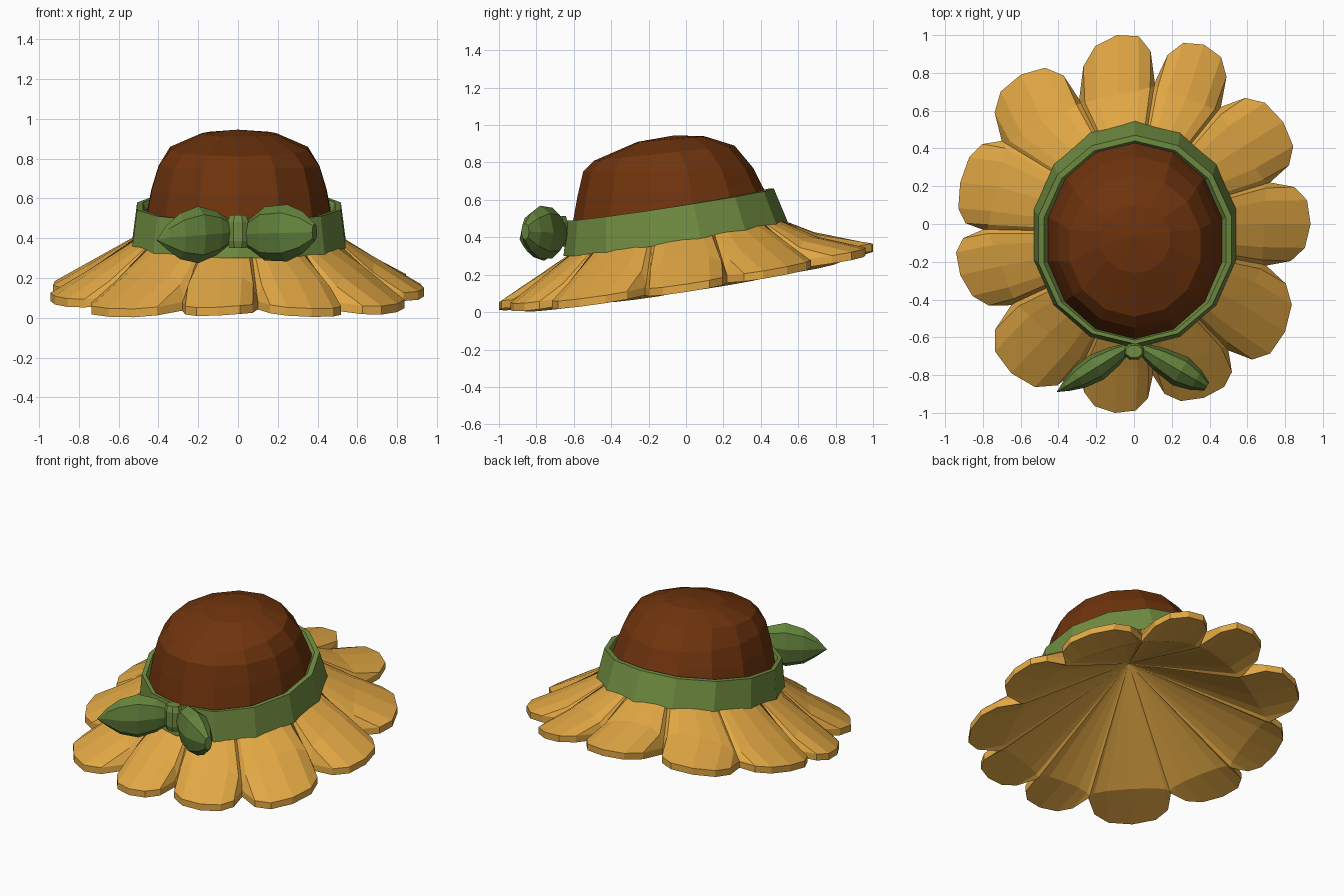
import bpy, bmesh
from math import sin, cos, pi, atan2, copysign
from mathutils import Vector

cube = bpy.data.objects.get("Cube")
if cube:
    bpy.data.objects.remove(cube, do_unlink=True)


def material(name, rgb):
    m = bpy.data.materials.new(name)
    m.use_nodes = True
    m.diffuse_color = (*rgb, 1)
    bsdf = m.node_tree.nodes["Principled BSDF"]
    bsdf.inputs["Base Color"].default_value = (*rgb, 1)
    bsdf.inputs["Roughness"].default_value = 0.9
    return m


GOLD = material("petal gold", (0.76, 0.39, 0.058))
BROWN = material("crown brown", (0.16, 0.034, 0.004))
GREEN = material("band green", (0.165, 0.265, 0.053))
LEAF = material("leaf green", (0.125, 0.225, 0.045))


def loft(name, rings, mat, end=None, cap=False):
    """Skin closed rings of points; end may be a single tip point."""
    bm = bmesh.new()
    loops = [[bm.verts.new(p) for p in ring] for ring in rings]
    n = len(loops[0])
    for a, b in zip(loops, loops[1:]):
        for i in range(n):
            j = (i + 1) % n
            bm.faces.new((a[i], a[j], b[j], b[i]))
    if cap:
        bm.faces.new(loops[0])
    if end is not None:
        v = bm.verts.new(end)
        for i in range(n):
            bm.faces.new((loops[-1][i], loops[-1][(i + 1) % n], v))
    elif cap:
        bm.faces.new(loops[-1])
    bmesh.ops.recalc_face_normals(bm, faces=bm.faces)
    mesh = bpy.data.meshes.new(name)
    bm.to_mesh(mesh)
    bm.free()
    mesh.materials.append(mat)
    obj = bpy.data.objects.new(name, mesh)
    bpy.context.collection.objects.link(obj)


def tilted_ring(rx, front, back, z_front, z_back, sag=0.0, n=14):
    """Oval ring leaning from its front height to its back height."""
    pts = []
    for i in range(n):
        a = pi / 2 + 2 * pi * i / n
        s = (sin(a) + 1) / 2
        pts.append((rx * cos(a) + 0.005, front + (back - front) * s,
                    z_front + (z_back - z_front) * s - sag * abs(cos(a))))
    return pts


# Crown
loft("crown", [
    tilted_ring(0.48, -0.62, 0.46, 0.40, 0.58),
    tilted_ring(0.45, -0.58, 0.41, 0.62, 0.67),
    tilted_ring(0.415, -0.55, 0.36, 0.75, 0.77),
    tilted_ring(0.355, -0.49, 0.26, 0.81, 0.89),
    tilted_ring(0.19, -0.26, 0.10, 0.91, 0.94),
], BROWN, end=(0, -0.06, 0.945))

# Band around the crown
loft("hat_band", [
    tilted_ring(0.55, -0.655, 0.545, 0.30, 0.48, 0.02),
    tilted_ring(0.525, -0.635, 0.47, 0.49, 0.66, 0.015),
    tilted_ring(0.495, -0.615, 0.44, 0.49, 0.66, 0.015),
    tilted_ring(0.46, -0.60, 0.41, 0.44, 0.60, 0.015),
], GREEN)

# Brim: each petal swells from the chord between two notches out to its tip
NOTCHES = [(.72, .22), (.46, .62), (.11, .75), (-.29, .66), (-.7, .44), (-.8, -.03),
           (-.65, -.43), (-.28, -.76), (.1, -.8), (.5, -.67), (.7, -.22)]
TIPS = [(.79, .54), (.37, .95), (-.09, 1), (-.6, .79), (-.92, .22), (-.92, -.27),
        (-.65, -.79), (-.1, -1), (.37, -.92), (.8, -.57), (.935, 0)]
CENTER = Vector((0, -0.05))
STEPS = 6


def inner_point(p):
    a = atan2(p.y - CENTER.y, p.x)
    return CENTER + Vector((0.53 * cos(a), 0.57 * sin(a)))


def cone_point(p):
    """Point on the straight slope running from the band to the petal tips."""
    drop = 0.52 * (p.length - inner_point(p).length)
    return Vector((p.x, p.y, 0.41 + 0.155 * p.y - drop - 0.05 * p.x ** 2))


def rim_point(p, lift=0.0):
    """Point on the tilted, gently drooping surface that holds the petal edges."""
    return Vector((p.x, p.y, 0.215 + 0.155 * p.y - 0.07 * abs(p.x) + lift))


inner, chord, edge, edge_under, chord_under = [], [], [], [], []
THICK = 0.042
for i, tip in enumerate(TIPS):
    a, b = Vector(NOTCHES[i]), Vector(NOTCHES[(i + 1) % len(NOTCHES)])
    mid, half = (a + b) / 2, (a - b) / 2
    for k in range(STEPS):
        t = pi * k / STEPS
        across = half * copysign(abs(cos(t)) ** 0.8, cos(t))
        c = (mid + across) * 0.97
        e = mid + across + (Vector(tip) - mid) * sin(t) ** 0.8
        inner.append(cone_point(inner_point(c)))
        chord.append(rim_point(c, 0.015).lerp(cone_point(c), sin(t) ** 0.7))
        edge.append(rim_point(e))
        edge_under.append(rim_point(e, -THICK))
        chord_under.append(rim_point(c, 0.03 * sin(t) - THICK))
loft("petal_brim", [inner, chord, edge, edge_under, chord_under], GOLD,
     end=(0, -0.05, 0.55))


# Bow: two leaf shapes and a knot
def leaf(name, root, tip, sections, end=None):
    root, tip = Vector(root), Vector(tip)
    along = tip - root
    side = along.cross(Vector((0, 0, 1))).normalized()
    rings = []
    for t, height, thick in sections:
        c = root + along * t
        rings.append([c + side * thick * cos(2 * pi * i / 8)
                      + Vector((0, 0, height * sin(2 * pi * i / 8))) for i in range(8)])
    loft(name, rings, LEAF, end=end, cap=True)


leaf("bow_leaf_right", (-0.04, -0.66, 0.43), (-0.41, -0.89, 0.40),
     [(0, .06, .03), (.18, .11, .055), (.43, .143, .075), (.68, .115, .06), (.86, .06, .03)],
     end=(-0.41, -0.89, 0.39))
leaf("bow_leaf_left", (0.04, -0.66, 0.42), (0.385, -0.86, 0.43),
     [(0, .06, .03), (.27, .135, .065), (.6, .143, .085), (.83, .105, .06), (1, .045, .025)])

knot = []
for z, w, d in ((.35, .045, .035), (.385, .058, .047), (.48, .058, .047), (.515, .045, .035)):
    knot.append([(w * cos(pi * i / 4 + pi / 8), -0.675 + d * sin(pi * i / 4 + pi / 8), z)
                 for i in range(8)])
loft("bow_knot", knot, GREEN, cap=True)
